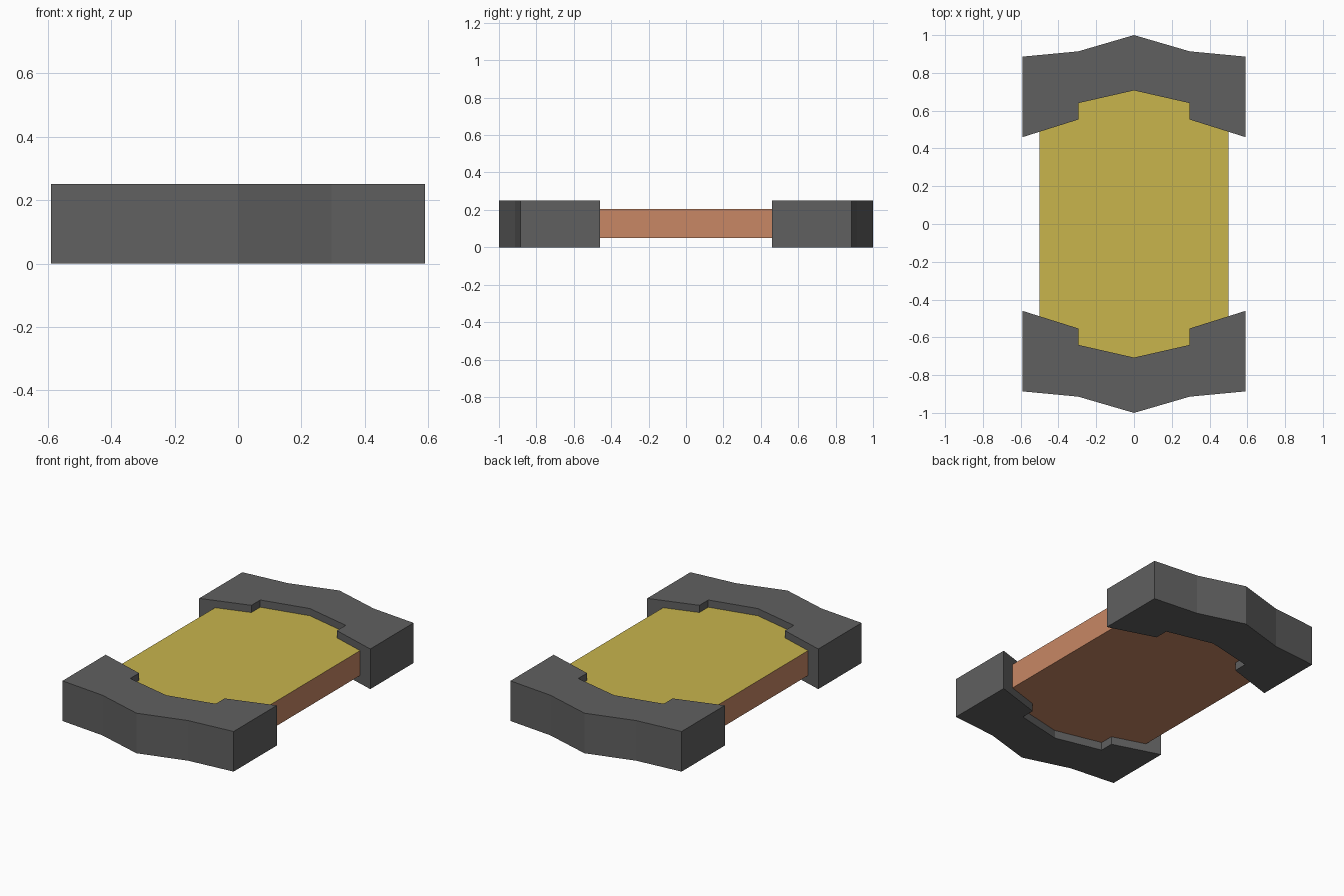
import bpy, bmesh

if "Cube" in bpy.data.objects:
    bpy.data.objects.remove(bpy.data.objects["Cube"])


def material(name, rgb):
    m = bpy.data.materials.new(name)
    m.diffuse_color = (*rgb, 1.0)
    m.use_nodes = True
    m.node_tree.nodes["Principled BSDF"].inputs["Base Color"].default_value = m.diffuse_color
    return m


grey = material("dark grey", (0.117, 0.117, 0.117))
yellow = material("mustard yellow", (0.58, 0.46, 0.073))
copper = material("copper brown", (0.58, 0.245, 0.13))


def prism(name, outline, z0, z1, mats):
    """Extrude a flat outline upward from z0 to z1."""
    bm = bmesh.new()
    base = bm.faces.new([bm.verts.new((x, y, z0)) for x, y in outline])
    ext = bmesh.ops.extrude_face_region(bm, geom=[base])
    for v in ext["geom"]:
        if isinstance(v, bmesh.types.BMVert):
            v.co.z = z1
    bmesh.ops.recalc_face_normals(bm, faces=bm.faces[:])
    # last material goes on the upward face
    for f in bm.faces:
        f.material_index = len(mats) - 1 if f.normal.z > 0.5 else 0
    mesh = bpy.data.meshes.new(name)
    bm.to_mesh(mesh)
    bm.free()
    for m in mats:
        mesh.materials.append(m)
    obj = bpy.data.objects.new(name, mesh)
    bpy.context.collection.objects.link(obj)
    return obj


# Central slab, its ends embedded in the caps
w, l = 0.5, 0.74
prism("slab", [(-w, -l), (w, -l), (w, l), (-w, l)], 0.05, 0.205, [copper, yellow])

# Stepped, pointed end caps: half outline mirrored across x
half = [(0, 1.0), (0.295, 0.914), (0.59, 0.886), (0.59, 0.46),
        (0.295, 0.553), (0.295, 0.64), (0, 0.707)]
outline = half + [(-x, y) for x, y in reversed(half[1:-1])]
for name, s in (("back_cap", 1), ("front_cap", -1)):
    prism(name, [(x, s * y) for x, y in outline], 0.0, 0.25, [grey])
